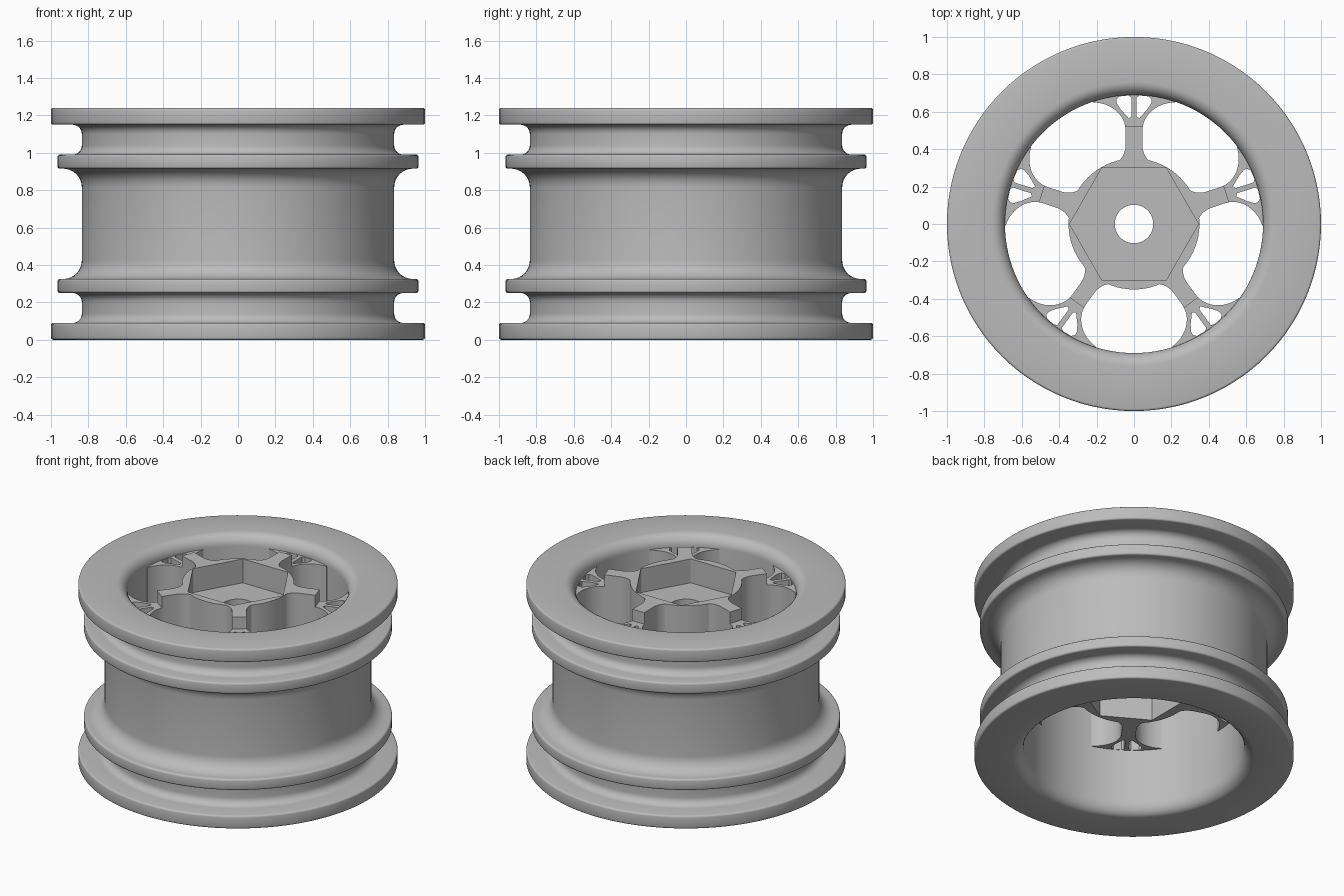
import bpy
import bmesh
from math import cos, sin, pi, radians

cube = bpy.data.objects.get("Cube")
if cube:
    bpy.data.objects.remove(cube)

grey = bpy.data.materials.new("plain_grey")
grey.use_nodes = True
grey.diffuse_color = (0.5, 0.5, 0.5, 1)
grey.node_tree.nodes["Principled BSDF"].inputs["Base Color"].default_value = (0.5, 0.5, 0.5, 1)


def arc(cx, cy, rx, ry, start, end, steps=8):
    """Points along an elliptical arc, angles in degrees."""
    out = []
    for i in range(steps + 1):
        a = radians(start + (end - start) * i / steps)
        out.append((cx + rx * cos(a), cy + ry * sin(a)))
    return out


def ring(radius, sides, turn=0):
    return arc(0, 0, radius, radius, turn, turn + 360, sides)[:-1]


def finish(obj, angle=30):
    bpy.ops.object.select_all(action='DESELECT')
    obj.select_set(True)
    bpy.context.view_layer.objects.active = obj
    bpy.ops.object.shade_smooth_by_angle(angle=radians(angle))


def plate(name, loops, z0, z1):
    """Extrude a flat outline, with any inner loops as holes, from z0 to z1."""
    curve = bpy.data.curves.new(name, 'CURVE')
    curve.dimensions = '2D'
    curve.fill_mode = 'BOTH'
    curve.extrude = (z1 - z0) / 2
    for loop in loops:
        spline = curve.splines.new('POLY')
        spline.points.add(len(loop) - 1)
        for point, (x, y) in zip(spline.points, loop):
            point.co = (x, y, 0, 1)
        spline.use_cyclic_u = True
    obj = bpy.data.objects.new(name, curve)
    bpy.context.collection.objects.link(obj)
    bpy.ops.object.select_all(action='DESELECT')
    obj.select_set(True)
    bpy.context.view_layer.objects.active = obj
    bpy.ops.object.convert(target='MESH')
    obj = bpy.context.view_layer.objects.active
    obj.location.z = (z0 + z1) / 2
    bm = bmesh.new()
    bm.from_mesh(obj.data)
    bmesh.ops.remove_doubles(bm, verts=bm.verts, dist=0.0001)
    bmesh.ops.recalc_face_normals(bm, faces=bm.faces)
    bm.to_mesh(obj.data)
    bm.free()
    obj.data.materials.clear()
    obj.data.materials.append(grey)
    finish(obj)
    return obj


# Rim: lower half of the outer profile, then mirrored about mid height
HEIGHT, BORE, B = 1.24, 0.69, 0.012
lower = arc(1 - B, B, B, B, -90, 0, 3)
lower += arc(1 - B, 0.09 - B, B, B, 0, 90, 3)
lower += arc(0.885, 0.14, 0.05, 0.05, 270, 180)
lower += arc(0.885, 0.20, 0.05, 0.05, 180, 90)
lower += arc(0.965 - B, 0.25 + B, B, B, -90, 0, 3)
lower += arc(0.965 - B, 0.325 - B, B, B, 0, 90, 3)
lower += arc(0.935, 0.425, 0.1, 0.1, 270, 180)
upper = [(r, HEIGHT - z) for r, z in reversed(lower)]
# Rounded lips lead into the bore
bore = arc(BORE + 0.07, HEIGHT - 0.075, 0.07, 0.075, 90, 180)
bore += arc(BORE + 0.07, 0.09, 0.07, 0.09, 180, 270)

bm = bmesh.new()
verts = [bm.verts.new((r, 0, z)) for r, z in lower + upper + bore]
edges = [bm.edges.new((v, verts[i - 1])) for i, v in enumerate(verts)]
bmesh.ops.spin(bm, geom=verts + edges, cent=(0, 0, 0), axis=(0, 0, 1),
               angle=2 * pi, steps=112)
bmesh.ops.remove_doubles(bm, verts=bm.verts, dist=0.0005)
bmesh.ops.recalc_face_normals(bm, faces=bm.faces)
mesh = bpy.data.meshes.new("rim")
bm.to_mesh(mesh)
bm.free()
mesh.materials.append(grey)
rim = bpy.data.objects.new("rim", mesh)
bpy.context.collection.objects.link(rim)
finish(rim, 40)

# Hub: hexagonal sockets above and below a drilled web
BASE, STEP, HUB = 0.45, 1.16, 0.35
plate("hub_top_socket", [ring(HUB, 72), ring(0.345, 6)], 1.075, HEIGHT)
plate("hub_web", [ring(HUB, 72), ring(0.103, 40)], 0.88, 1.075)
plate("hub_bottom_socket", [ring(HUB, 72), ring(0.33, 6, 30)], BASE, 0.88)


def mirrored(half):
    return half + [(-x, y) for x, y in reversed(half)]


# Spoke: flared foot, narrow neck, and a fan pierced by two windows
neck = arc(0, 0, 0.345, 0.345, 87, 70, 4)
neck += arc(0.125, 0.422, 0.08, 0.1, 270, 180)
fan = neck + arc(0.22, 0.5, 0.175, 0.15, 180, 90, 12) + [(0.23, 0.69), (0.08, 0.72)]
window = [(0.014, 0.575), (0.028, 0.565), (0.07, 0.612), (0.092, 0.645),
          (0.095, 0.665), (0.08, 0.682), (0.03, 0.687), (0.014, 0.677)]
other_window = [(-x, y) for x, y in window]

fan_part = plate("spoke_fan_1", [mirrored(fan), window, other_window], BASE, STEP)
neck_part = plate("spoke_neck_1", [mirrored(neck + [(0.045, 0.5), (0.047, 0.52)])],
                  STEP, HEIGHT)

# Repeat both spoke parts around the hub
for part in (fan_part, neck_part):
    for i in range(1, 5):
        copy = part.copy()
        copy.name = part.name[:-1] + str(i + 1)
        copy.rotation_euler.z = i * 2 * pi / 5
        bpy.context.collection.objects.link(copy)
